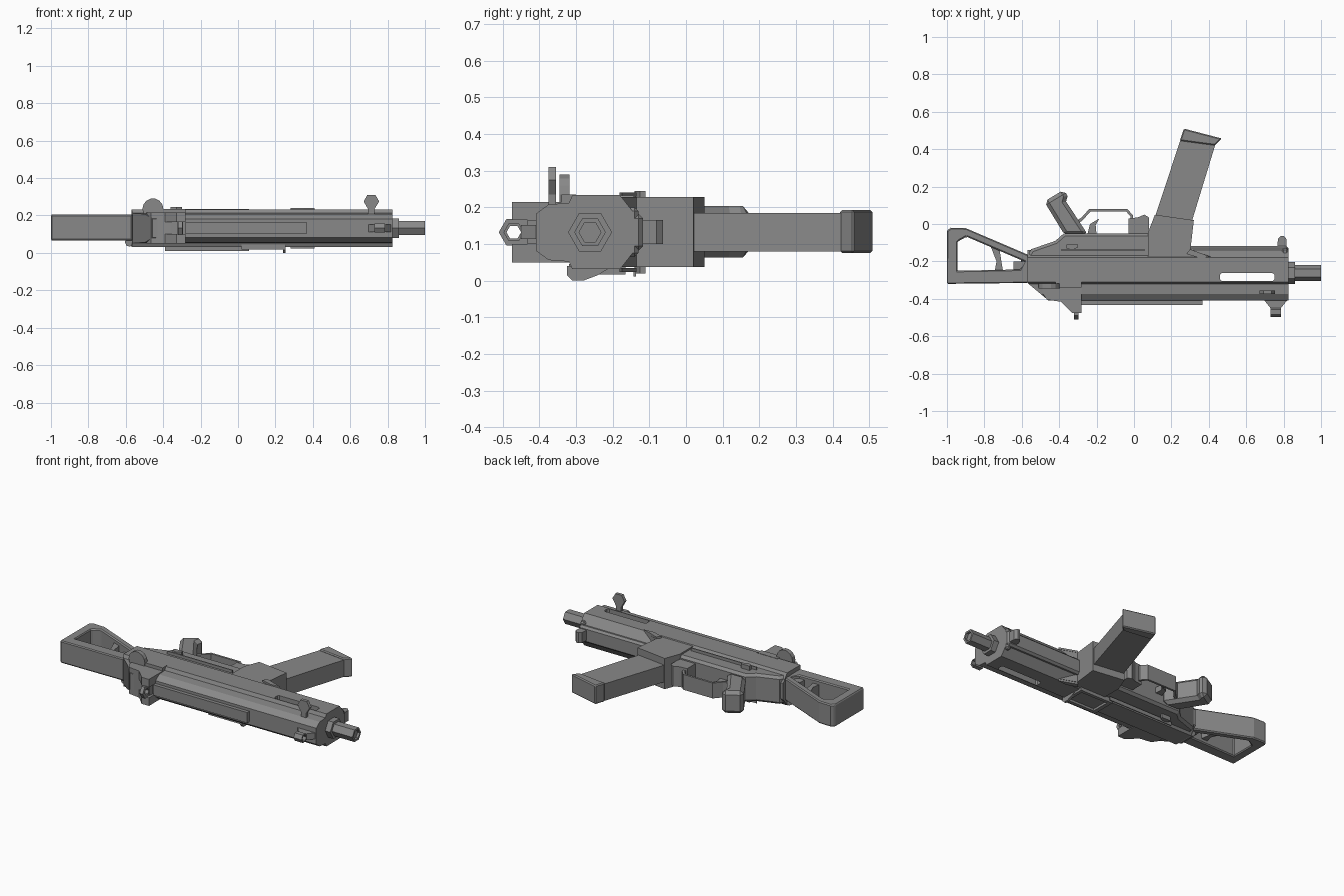
import bpy, bmesh, math

cube = bpy.data.objects.get("Cube")
if cube:
    bpy.data.objects.remove(cube, do_unlink=True)

gray = bpy.data.materials.new("gunmetal gray")
gray.use_nodes = True
COL = (0.25, 0.25, 0.25, 1)
gray.diffuse_color = COL
gray.node_tree.nodes["Principled BSDF"].inputs["Base Color"].default_value = COL

MID = 0.132   # height of the symmetry plane
ORDER = {'x': lambda u, v, w: (w, u, v),
         'y': lambda u, v, w: (u, w, v),
         'z': lambda u, v, w: (u, v, w)}


def finish(name, bm, bevel=0):
    bmesh.ops.recalc_face_normals(bm, faces=bm.faces)
    me = bpy.data.meshes.new(name)
    bm.to_mesh(me)
    bm.free()
    me.materials.append(gray)
    ob = bpy.data.objects.new(name, me)
    bpy.context.collection.objects.link(ob)
    if bevel:
        m = ob.modifiers.new("chamfer", 'BEVEL')
        m.width, m.segments, m.limit_method = bevel, 1, 'ANGLE'
        m.angle_limit = math.radians(50)
    return ob


def prism(name, pts, a, b, axis='z', bevel=0, move=None):
    """Extrude a closed outline from a to b along an axis."""
    bm = bmesh.new()
    f = ORDER[axis]
    lo, hi = [[bm.verts.new(f(u, v, w)) for u, v in pts] for w in (a, b)]
    n = len(pts)
    bm.faces.new(lo)
    bm.faces.new(hi)
    for i in range(n):
        j = (i + 1) % n
        bm.faces.new((lo[i], lo[j], hi[j], hi[i]))
    if move:
        for v in bm.verts:
            v.co = move(v.co)
    return finish(name, bm, bevel)


def ring(name, outer, inner, a, b, axis='z', bevel=0):
    """Extrude a closed band between two outlines of equal length."""
    bm = bmesh.new()
    f = ORDER[axis]
    o0, i0, i1, o1 = [[bm.verts.new(f(u, v, w)) for u, v in p]
                      for p, w in ((outer, a), (inner, a), (inner, b), (outer, b))]
    loops = [o0, i0, i1, o1]
    n = len(outer)
    for k in range(4):
        p, q = loops[k], loops[(k + 1) % 4]
        for i in range(n):
            j = (i + 1) % n
            bm.faces.new((p[i], p[j], q[j], q[i]))
    return finish(name, bm, bevel)


def box(name, x, y, z, bevel=0):
    pts = [(x[0], y[0]), (x[1], y[0]), (x[1], y[1]), (x[0], y[1])]
    return prism(name, pts, z[0], z[1], 'z', bevel)


def poly(n, cu, cv, r, turn=0):
    return [(cu + r * math.cos(turn + math.tau * i / n),
             cv + r * math.sin(turn + math.tau * i / n)) for i in range(n)]


# Upper receiver: chamfered section swept along x, with a sloping rear end
half = [(-0.41, 0.05), (-0.375, 0.076), (-0.32, 0.08), (-0.31, 0.101),
        (-0.18, 0.101), (-0.14, 0.05)]
section = [(y, MID + h) for y, h in half] + [(y, MID - h) for y, h in reversed(half)]


def slope_rear(co):
    if co.x < 0 and co.y < -0.315:
        co.x += (-0.315 - co.y) * 1.2
    return co


receiver = prism("upper_receiver", section, -0.57, 0.825, 'x', move=slope_rear)

# Long slot cut right through the sides of the front part
slot = [(0.46, -0.27), (0.47, -0.262), (0.74, -0.262), (0.75, -0.27),
        (0.75, -0.297), (0.74, -0.305), (0.47, -0.305), (0.46, -0.297)]
cutter = prism("slot_cutter", slot, -0.1, 0.4)
cutter.hide_render = True
mod = receiver.modifiers.new("slot", 'BOOLEAN')
mod.operation, mod.solver, mod.object = 'DIFFERENCE', 'EXACT', cutter
bpy.context.view_layer.objects.active = receiver
receiver.select_set(True)
bpy.ops.object.modifier_apply(modifier="slot")
bpy.data.objects.remove(cutter, do_unlink=True)

# Top rail
box("top_rail", (-0.28, 0.365), (-0.432, -0.40), (0.10, 0.165))

# Lower receiver and magazine well
prism("lower_receiver", [(-0.57, -0.25), (-0.57, -0.17), (-0.55, -0.135), (-0.42, -0.09),
                         (-0.375, -0.05), (0.09, -0.05), (0.09, -0.25)],
      0.045, 0.218, bevel=0.015)
prism("magazine_well", [(0.075, -0.045), (0.112, 0.05), (0.32, 0.02), (0.302, -0.135),
                        (0.405, -0.175), (0.405, -0.19), (0.075, -0.19)], 0.037, 0.228)
for side in (-1, 1):
    z = MID + side * 0.103
    prism("side_wedge", [(0.30, -0.135), (0.41, -0.175), (0.35, -0.182), (0.28, -0.16)],
          z - 0.006, z + 0.006)
    # Selector levers
    zs = MID + side * 0.098
    prism("selector_lever", [(-0.36, -0.11), (-0.30, -0.11), (-0.30, -0.125),
                             (-0.33, -0.14), (-0.36, -0.13)], zs - 0.015, zs + 0.015)
    # Raised seam along each side of the receiver
    zb = MID + side * 0.101
    box("side_seam", (-0.39, 0.06), (-0.143, -0.137), (zb - 0.02, zb + 0.003))

# Magazine with flared base
prism("magazine", [(0.10, 0.0), (0.25, 0.455), (0.435, 0.425), (0.305, 0.0)], 0.08, 0.185)
prism("magazine_base", [(0.245, 0.445), (0.267, 0.51), (0.47, 0.457), (0.433, 0.42)],
      0.075, 0.193, bevel=0.006)

# Handguard underside, front stop and front end plate
box("handguard_underside", (0.28, 0.825), (-0.20, -0.117), (0.082, 0.182), bevel=0.012)
prism("front_stop", [(0.765, -0.13), (0.77, -0.08), (0.785, -0.063), (0.80, -0.063),
                     (0.815, -0.08), (0.815, -0.13)], 0.10, 0.165)
box("front_lip", (0.79, 0.825), (-0.20, -0.13), (0.065, 0.2), bevel=0.01)

# Barrel
prism("barrel_collar", poly(6, -0.262, MID, 0.06), 0.82, 0.86, 'x')
ring("barrel", poly(6, -0.262, MID, 0.043), poly(6, -0.262, MID, 0.03), 0.84, 1.0, 'x')
prism("barrel_core", poly(6, -0.262, MID, 0.032), 0.84, 0.985, 'x')

# Folding stock frame with its inner strut and hinge
ring("stock_frame",
     [(-1.0, -0.035), (-0.98, -0.02), (-0.90, -0.022), (-0.565, -0.165),
      (-0.565, -0.315), (-1.0, -0.32)],
     [(-0.945, -0.10), (-0.935, -0.09), (-0.895, -0.068), (-0.575, -0.205),
      (-0.61, -0.243), (-0.945, -0.25)], 0.067, 0.205, bevel=0.008)
prism("stock_strut", [(-0.77, -0.11), (-0.72, -0.13), (-0.70, -0.255), (-0.745, -0.255),
                      (-0.735, -0.20)], 0.09, 0.18)
box("stock_mount", (-0.645, -0.56), (-0.255, -0.20), (0.085, 0.185))
prism("stock_hinge", poly(8, -0.58, 0.058, 0.025), -0.29, -0.18, 'y')

# Pistol grip
prism("pistol_grip", [(-0.48, 0.12), (-0.375, 0.183), (-0.355, 0.15), (-0.363, 0.12),
                      (-0.245, -0.06), (-0.37, -0.06)], 0.063, 0.203, bevel=0.02)

# Trigger and guard
prism("trigger_guard", [(-0.335, 0.0), (-0.28, 0.035), (-0.24, 0.08), (-0.035, 0.08),
                        (-0.005, 0.045), (-0.005, -0.06), (-0.02, -0.06), (-0.02, 0.042),
                        (-0.042, 0.067), (-0.232, 0.067), (-0.275, 0.02), (-0.32, -0.015)],
      0.085, 0.18)
prism("trigger", [(-0.25, -0.06), (-0.235, 0.0), (-0.185, 0.03), (-0.205, -0.005),
                  (-0.20, -0.06)], 0.115, 0.15)
prism("guard_front_block", [(-0.03, -0.06), (-0.03, 0.03), (0.02, 0.035), (0.055, 0.05),
                            (0.08, 0.035), (0.08, -0.06)], 0.07, 0.195)

# Rear sight: base, two ears and aperture ring
prism("rear_sight_base", [(-0.49, -0.31), (-0.28, -0.31), (-0.28, -0.42), (-0.36, -0.42),
                          (-0.465, -0.405), (-0.49, -0.37)], 0.05, 0.215)
for z0 in (0.05, 0.165):
    prism("rear_sight_ear", [(-0.40, -0.405), (-0.28, -0.405), (-0.28, -0.475),
                             (-0.33, -0.475)], z0, z0 + 0.05)
ring("rear_sight_ring", poly(6, -0.47, MID, 0.041), poly(6, -0.47, MID, 0.02),
     -0.32, -0.298, 'x')
box("rear_sight_stem", (-0.325, -0.295), (-0.45, -0.405), (0.09, 0.175))

# Front sight: tapered foot and hooded ring
prism("front_sight_foot", [(0.69, -0.40), (0.825, -0.40), (0.785, -0.45), (0.73, -0.45)],
      0.113, 0.152)
ring("front_sight_hood", poly(6, -0.47, MID, 0.028), poly(6, -0.47, MID, 0.02),
     0.73, 0.785, 'x')

# Charging handle: paddle on a narrow stem
prism("charging_handle", [(0.695, 0.20), (0.695, 0.235), (0.672, 0.275), (0.692, 0.31),
                          (0.735, 0.31), (0.755, 0.275), (0.73, 0.235), (0.73, 0.20)],
      -0.375, -0.355, 'y')

# Round side knob and its pivot block
prism("side_knob", poly(14, -0.455, 0.235, 0.056), -0.345, -0.318, 'y')
box("knob_block", (-0.42, -0.28), (-0.34, -0.30), (0.19, 0.235))

# Ejection port frame on the right side
ring("ejection_port_frame",
     [(0.02, -0.32), (0.25, -0.32), (0.25, -0.165), (0.02, -0.165)],
     [(0.045, -0.30), (0.23, -0.30), (0.23, -0.185), (0.045, -0.185)], 0.017, 0.045)
prism("ejection_port_lip", [(-0.325, 0.04), (-0.325, 0.015), (-0.31, 0.0), (-0.28, 0.0),
                            (-0.24, 0.015), (-0.20, 0.04)], 0.24, 0.255, 'x')
